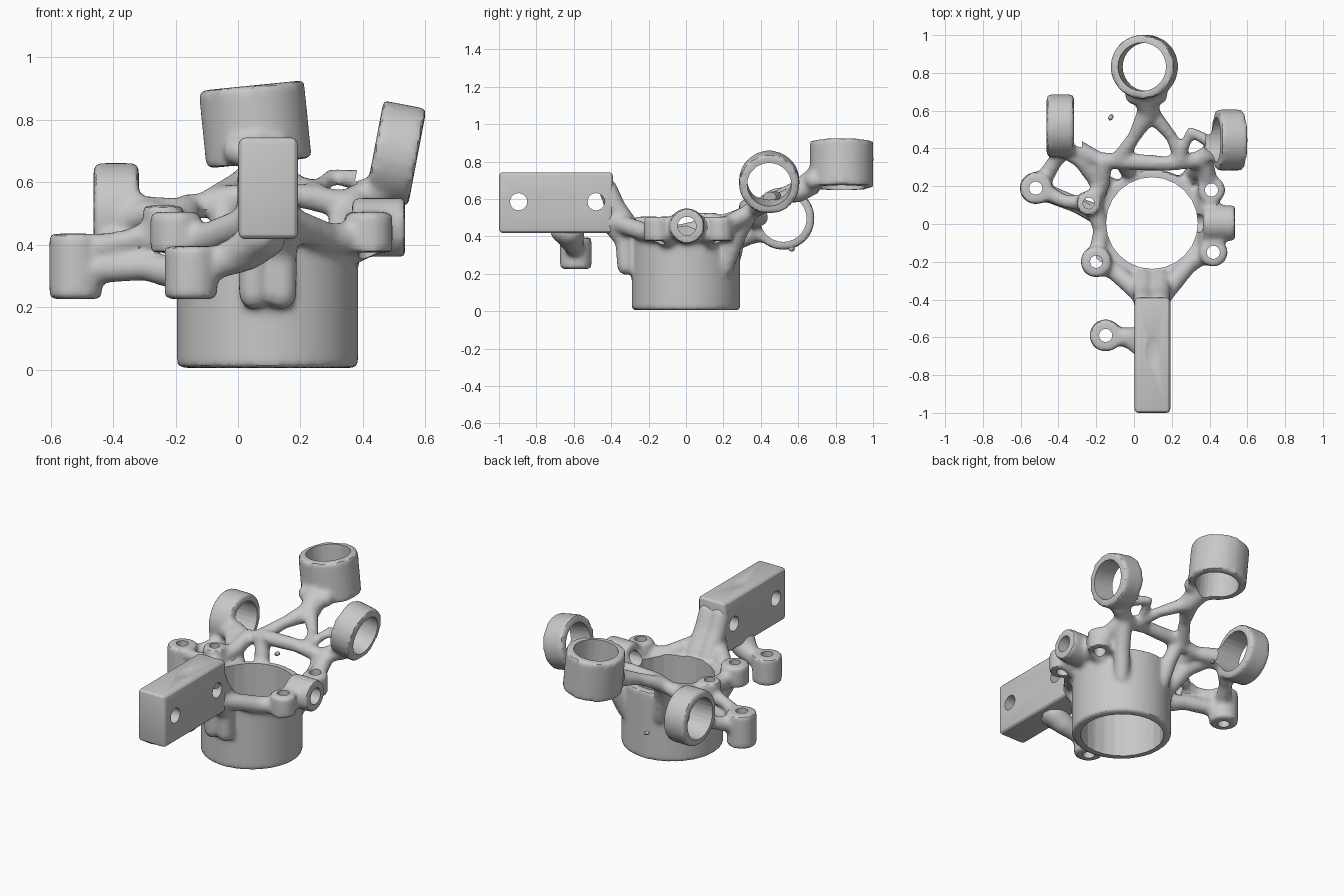
import bpy, bmesh, math
from mathutils import Vector

if "Cube" in bpy.data.objects:
    bpy.data.objects.remove(bpy.data.objects["Cube"], do_unlink=True)

SHADE = (0.58, 0.58, 0.58, 1)
grey = bpy.data.materials.new("plain_grey")
grey.use_nodes = True
grey.diffuse_color = SHADE
grey.node_tree.nodes["Principled BSDF"].inputs["Base Color"].default_value = SHADE

UP, SIDE = Vector((0, 0, 1)), Vector((1, 0, 0))


def rod(bm, a, b, r1, r2=None, seg=24):
    """Closed cylinder or cone from a to b."""
    a, b = Vector(a), Vector(b)
    d = b - a
    m = d.to_track_quat('Z', 'Y').to_matrix().to_4x4()
    m.translation = (a + b) / 2
    bmesh.ops.create_cone(bm, cap_ends=True, segments=seg, radius1=r1,
                          radius2=r1 if r2 is None else r2, depth=d.length, matrix=m)


def strut(bm, *pts):
    """Organic limb through (x, y, z, radius) points."""
    for p in pts:
        v = bmesh.ops.create_icosphere(bm, subdivisions=2, radius=p[3])["verts"]
        bmesh.ops.translate(bm, verts=v, vec=p[:3])
    for p, q in zip(pts, pts[1:]):
        rod(bm, p[:3], q[:3], p[3], q[3], 14)


def collar(body, bore, centre, axis, length, outer, inner, seg=28):
    """Solid collar in the body plus its through hole in the cutter."""
    c, h = Vector(centre), Vector(axis).normalized() * length / 2
    rod(body, c - h, c + h, outer, seg=32)
    rod(bore, c - h * 1.6, c + h * 1.6, inner, seg=seg)


def make(name, bm):
    me = bpy.data.meshes.new(name)
    bm.to_mesh(me)
    bm.free()
    me.materials.append(grey)
    ob = bpy.data.objects.new(name, me)
    bpy.context.collection.objects.link(ob)
    return ob


def bake(ob):
    """Replace the mesh by its modified version."""
    dg = bpy.context.evaluated_depsgraph_get()
    me = bpy.data.meshes.new_from_object(ob.evaluated_get(dg))
    ob.modifiers.clear()
    ob.data = me


def cut(ob, cutter):
    mod = ob.modifiers.new("bores", 'BOOLEAN')
    mod.operation, mod.solver, mod.object = 'DIFFERENCE', 'EXACT', cutter
    bake(ob)
    bpy.data.objects.remove(cutter, do_unlink=True)


def shade(ob, angle):
    bpy.ops.object.select_all(action='DESELECT')
    ob.select_set(True)
    bpy.context.view_layer.objects.active = ob
    bpy.ops.object.shade_smooth_by_angle(angle=math.radians(angle))


body, bore, main_bore = bmesh.new(), bmesh.new(), bmesh.new()

# Main barrel
rod(body, (0.095, 0, 0.005), (0.095, 0, 0.43), 0.29, seg=48)
rod(main_bore, (0.095, 0.005, -0.1), (0.095, 0.005, 0.9), 0.243, seg=24)

# Large collars at the back
collar(body, bore, (0.055, 0.832, 0.785), (-0.1, 0, 1), 0.25, 0.17, 0.128)
collar(body, bore, (-0.39, 0.52, 0.495), SIDE, 0.145, 0.167, 0.125)
collar(body, bore, (0.505, 0.445, 0.69), (1, 0, -0.19), 0.14, 0.162, 0.118)

# Small screw bosses: centre, height, outer and inner radius
for centre, height, outer, inner in (
        ((-0.15, -0.59, 0.31), 0.17, 0.085, 0.035),
        ((-0.2, -0.2, 0.44), 0.13, 0.082, 0.033),
        ((-0.24, 0.11, 0.46), 0.13, 0.065, 0.03),
        ((-0.52, 0.19, 0.33), 0.21, 0.085, 0.035),
        ((0.41, 0.18, 0.44), 0.13, 0.072, 0.035),
        ((0.42, -0.15, 0.44), 0.13, 0.075, 0.035)):
    collar(body, bore, centre, UP, height, outer, inner, 16)

# Sideways boss between the two bosses on the left flank
collar(body, bore, (0.45, 0.005, 0.455), SIDE, 0.17, 0.095, 0.05, 18)
strut(body, (0.4, -0.15, 0.43, 0.06), (0.39, 0.18, 0.43, 0.06))
strut(body, (0.33, -0.1, 0.37, 0.05), (0.42, -0.1, 0.41, 0.05))
strut(body, (0.33, 0.12, 0.37, 0.05), (0.4, 0.13, 0.41, 0.05))

# Neck carrying the arm, with side gussets and a lower rib
for x in (0.05, 0.14):
    strut(body, (x, -0.42, 0.66, 0.052), (x, -0.38, 0.56, 0.055),
          (x, -0.29, 0.43, 0.055))
    strut(body, (x, -0.41, 0.48, 0.055), (x, -0.33, 0.38, 0.05), (x, -0.32, 0.24, 0.05))
strut(body, (0.02, -0.36, 0.47, 0.05), (-0.1, -0.25, 0.42, 0.05), (-0.2, -0.2, 0.43, 0.05))
strut(body, (0.17, -0.36, 0.47, 0.05), (0.29, -0.21, 0.42, 0.05), (0.39, -0.15, 0.42, 0.05))

# Limb to the boss beside the arm
strut(body, (0.08, -0.62, 0.43, 0.08), (0.03, -0.61, 0.38, 0.065), (-0.12, -0.59, 0.32, 0.045))
strut(body, (0.07, -0.67, 0.43, 0.06), (-0.02, -0.61, 0.36, 0.05))

# Right-hand web of limbs
strut(body, (-0.2, -0.2, 0.42, 0.05), (-0.17, -0.03, 0.42, 0.045), (-0.22, 0.11, 0.45, 0.05),
      (-0.17, 0.22, 0.48, 0.045), (-0.16, 0.33, 0.52, 0.045))
strut(body, (-0.51, 0.19, 0.38, 0.05), (-0.37, 0.12, 0.41, 0.035), (-0.25, 0.11, 0.44, 0.045))
strut(body, (-0.5, 0.2, 0.34, 0.05), (-0.42, 0.33, 0.39, 0.04), (-0.36, 0.4, 0.42, 0.05))
strut(body, (-0.5, 0.18, 0.32, 0.05), (-0.3, 0.1, 0.33, 0.045), (-0.15, 0.03, 0.3, 0.06))
strut(body, (-0.17, -0.17, 0.38, 0.05), (-0.12, -0.12, 0.26, 0.05))
strut(body, (-0.36, 0.4, 0.48, 0.055), (-0.28, 0.34, 0.5, 0.045), (-0.2, 0.24, 0.46, 0.05),
      (-0.11, 0.19, 0.32, 0.05))

# Raised beam across the back
strut(body, (-0.34, 0.41, 0.5, 0.06), (-0.18, 0.34, 0.51, 0.04), (-0.02, 0.33, 0.55, 0.045),
      (0.18, 0.32, 0.56, 0.04), (0.34, 0.34, 0.53, 0.045), (0.45, 0.4, 0.57, 0.055))
strut(body, (-0.06, 0.33, 0.54, 0.045), (-0.03, 0.28, 0.42, 0.045), (0, 0.25, 0.28, 0.045))
strut(body, (0.36, 0.34, 0.53, 0.05), (0.31, 0.26, 0.38, 0.05), (0.27, 0.21, 0.23, 0.045))
strut(body, (0.4, 0.18, 0.44, 0.05), (0.38, 0.32, 0.52, 0.045))

# Forked stem under the rear collar
strut(body, (0.06, 0.69, 0.7, 0.07), (0.08, 0.6, 0.64, 0.06), (0, 0.46, 0.6, 0.035),
      (-0.08, 0.34, 0.54, 0.045))
strut(body, (0.0, 0.68, 0.7, 0.05), (0.13, 0.68, 0.7, 0.05))
strut(body, (0.09, 0.59, 0.63, 0.045), (0.2, 0.46, 0.59, 0.032), (0.25, 0.34, 0.56, 0.04))
strut(body, (0.25, 0.37, 0.57, 0.03), (0.3, 0.49, 0.62, 0.025), (0.43, 0.42, 0.6, 0.04))

# Fuse the limbs into one skin, then drill it
frame = make("bracket_frame", body)
remesh = frame.modifiers.new("fuse", 'REMESH')
remesh.mode, remesh.voxel_size = 'VOXEL', 0.013
smooth = frame.modifiers.new("soften", 'SMOOTH')
smooth.factor, smooth.iterations = 0.5, 9
bake(frame)
cut(frame, make("main_bore_cutter", main_bore))
cut(frame, make("small_bore_cutter", bore))
shade(frame, 35)

# Mounting arm with two cross holes and a shallow dent on top
arm = bmesh.new()
verts = bmesh.ops.create_cube(arm, size=1)["verts"]
bmesh.ops.scale(arm, vec=(0.19, 0.61, 0.325), verts=verts)
bmesh.ops.translate(arm, vec=(0.097, -0.695, 0.58), verts=verts)
bmesh.ops.bevel(arm, geom=arm.edges[:], offset=0.022, segments=3, affect='EDGES', profile=0.5)
mount = make("mounting_arm", arm)
holes = bmesh.new()
for y in (-0.895, -0.48):
    rod(holes, (-0.2, y, 0.585), (0.4, y, 0.585), 0.046, seg=20)
dent = bmesh.ops.create_uvsphere(holes, u_segments=20, v_segments=12, radius=1)["verts"]
bmesh.ops.scale(holes, vec=(0.05, 0.1, 0.02), verts=dent)
bmesh.ops.translate(holes, vec=(0.1, -0.67, 0.755), verts=dent)
cut(mount, make("arm_cutter", holes))
shade(mount, 20)

# Small loose fragment
bit = bmesh.new()
strut(bit, (-0.125, 0.56, 0.332, 0.012), (-0.12, 0.57, 0.332, 0.012))
make("loose_fragment", bit)
